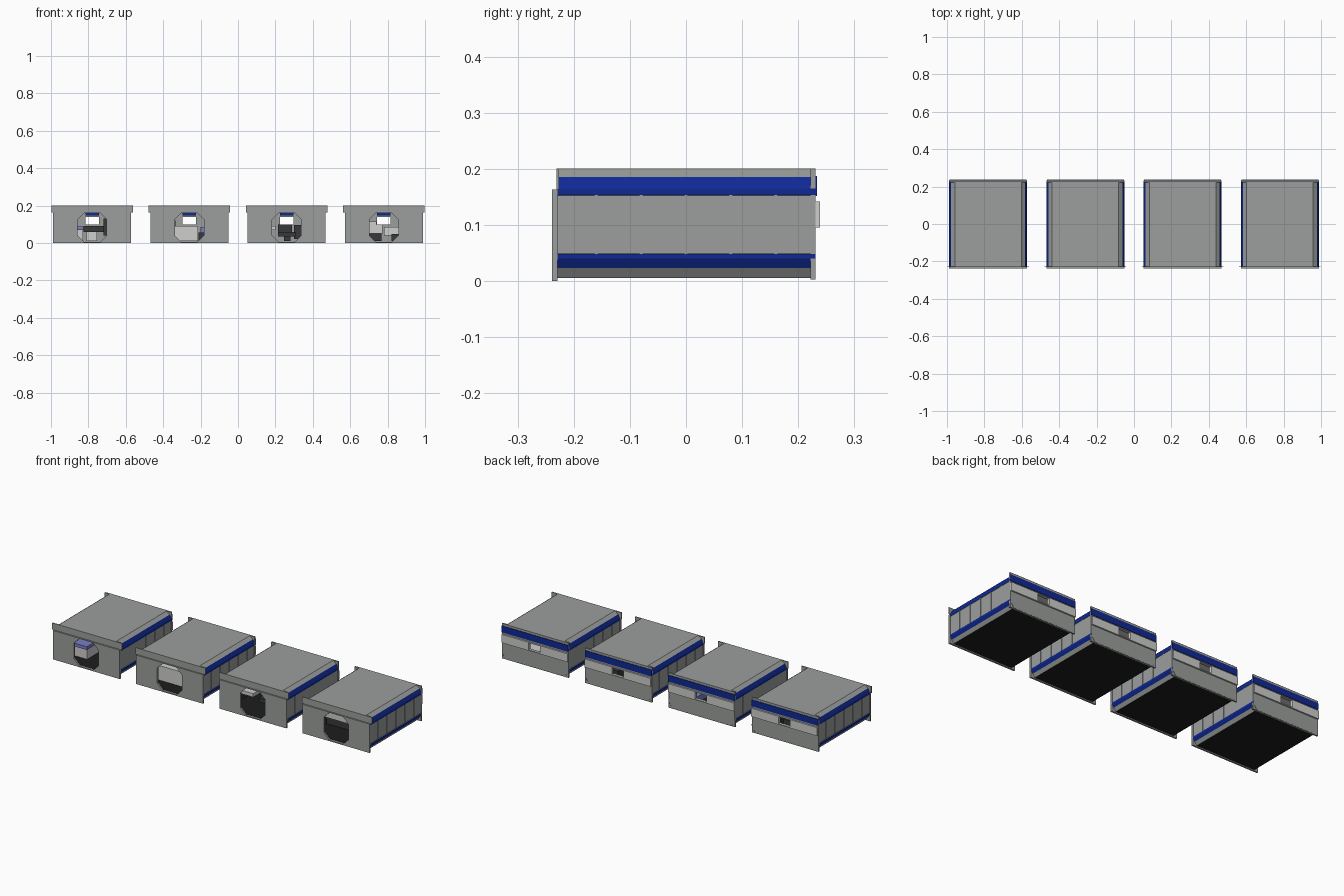
import bpy, bmesh
from mathutils import Vector

if "Cube" in bpy.data.objects:
    bpy.data.objects.remove(bpy.data.objects["Cube"])


def material(name, rgb):
    m = bpy.data.materials.new(name)
    m.diffuse_color = (*rgb, 1)
    m.use_nodes = True
    m.node_tree.nodes["Principled BSDF"].inputs["Base Color"].default_value = m.diffuse_color
    return m


GREY = material("hull grey", (0.33, 0.345, 0.335))
BLUE = material("trim blue", (0.005, 0.022, 0.30))
LIGHT = material("panel light grey", (0.62, 0.63, 0.61))
BLACK = material("floor black", (0.012, 0.012, 0.013))
DARK = material("furniture charcoal", (0.04, 0.04, 0.045))
LILAC = material("bedding periwinkle", (0.19, 0.21, 0.55))


def finish(name, bm, mats, cx, recalc=True):
    if recalc:
        bmesh.ops.recalc_face_normals(bm, faces=bm.faces)
    me = bpy.data.meshes.new(name)
    bm.to_mesh(me)
    bm.free()
    for m in mats:
        me.materials.append(m)
    ob = bpy.data.objects.new(name, me)
    ob.location.x = cx
    bpy.context.collection.objects.link(ob)
    return ob


def box(name, cx, x0, x1, y0, y1, z0, z1, mat):
    bm = bmesh.new()
    bmesh.ops.create_cube(bm, size=1)
    for v in bm.verts:
        v.co = Vector(((x0 + x1) / 2 + v.co.x * (x1 - x0),
                       (y0 + y1) / 2 + v.co.y * (y1 - y0),
                       (z0 + z1) / 2 + v.co.z * (z1 - z0)))
    return finish(name, bm, [mat], cx)


def rect(x, z0, z1):
    return [(-x, z0), (x, z0), (x, z1), (-x, z1)]


def octagon(x, z0, z1, c):
    return [(-x + c, z0), (x - c, z0), (x, z0 + c), (x, z1 - c),
            (x - c, z1), (-x + c, z1), (-x, z1 - c), (-x, z0 + c)]


# upright plate in the xz plane with an optional hole through it
def plate(name, cx, outline, hole, y0, y1, mat):
    bm = bmesh.new()
    edges = []
    for loop in (outline, hole):
        vs = [bm.verts.new((x, y0, z)) for x, z in loop]
        edges += [bm.edges.new((vs[i - 1], vs[i])) for i in range(len(vs))]
    bmesh.ops.triangle_fill(bm, edges=edges, use_beauty=True, use_dissolve=False)
    r = bmesh.ops.extrude_face_region(bm, geom=bm.faces[:], use_keep_orig=True)
    for g in r["geom"]:
        if isinstance(g, bmesh.types.BMVert):
            g.co.y = y1
    return finish(name, bm, [mat], cx)


# half cross-section of the hull, bottom to top: x, z, colour of the next facet
HALF = [(0.185, 0.005, 0), (0.198, 0.023, 1), (0.208, 0.040, 1), (0.208, 0.048, 0),
        (0.206, 0.049, 0), (0.206, 0.152, 0), (0.208, 0.153, 1), (0.208, 0.165, 1),
        (0.198, 0.185, 0), (0.178, 0.200, 0)]


def hull(cx):
    bm = bmesh.new()
    right = [(x, z) for x, z, _ in HALF]
    prof = right + [(-x, z) for x, z in reversed(right)]
    cols = [c for _, _, c in HALF[:-1]]
    cols = cols + [0] + cols[::-1] + [2]
    a = [bm.verts.new((x, -0.229, z)) for x, z in prof]
    b = [bm.verts.new((x, 0.231, z)) for x, z in prof]
    n = len(prof)
    for i in range(n):
        j = (i + 1) % n
        f = bm.faces.new((a[i], a[j], b[j], b[i]))
        f.material_index = cols[i]
    finish("hull_shell", bm, [GREY, BLUE, BLACK], cx)


# inner lining: octagonal tube facing inwards, floor black
def lining(cx):
    bm = bmesh.new()
    prof = octagon(0.192, 0.010, 0.190, 0.025)
    a = [bm.verts.new((x, -0.228, z)) for x, z in prof]
    b = [bm.verts.new((x, 0.222, z)) for x, z in prof]
    for i in range(8):
        j = (i + 1) % 8
        f = bm.faces.new((a[j], a[i], b[i], b[j]))
        f.material_index = 1 if i in (0, 1, 7) else 0
    finish("room_lining", bm, [LIGHT, BLACK], cx, recalc=False)


def module(cx, furniture):
    hull(cx)
    lining(cx)
    # front wall with doorway, and wider header above it
    plate("front_wall", cx, rect(0.209, 0.0, 0.163), octagon(0.077, 0.006, 0.160, 0.034),
          -0.239, -0.229, GREY)
    box("front_header", cx, -0.218, 0.218, -0.231, -0.226, 0.163, 0.2, GREY)
    # back wall, trim and light window band
    window = rect(0.036, 0.100, 0.139)
    plate("back_wall", cx, rect(0.208, 0.003, 0.2), window, 0.222, 0.2305, GREY)
    plate("window_band", cx, rect(0.206, 0.095, 0.142), window, 0.2305, 0.239, LIGHT)
    box("back_trim", cx, -0.208, 0.208, 0.230, 0.2335, 0.151, 0.187, BLUE)
    box("window_blind", cx, -0.036, 0.036, 0.210, 0.222, 0.148, 0.160, BLUE)
    # side ribs
    for s in (-1, 1):
        for k in range(5):
            y = -0.16 + k * 0.08
            x0, x1 = sorted((s * 0.204, s * 0.2085))
            box("side_rib", cx, x0, x1, y - 0.003, y + 0.003, 0.048, 0.153, GREY)
    for name, dims, mat in furniture:
        box(name, cx, *dims, mat)


# furniture of each room: name, (x0, x1, y0, y1, z0, z1), colour
bedroom = [
    ("bed_mattress", (-0.185, -0.045, -0.17, 0.12, 0.070, 0.088), LILAC),
    ("bed_base", (-0.185, -0.050, -0.16, 0.11, 0.012, 0.070), LIGHT),
    ("desk_top", (-0.045, 0.075, 0.04, 0.16, 0.058, 0.090), DARK),
    ("desk_leg", (-0.030, 0.025, 0.05, 0.15, 0.010, 0.058), LIGHT),
    ("locker", (0.060, 0.180, 0.00, 0.18, 0.040, 0.130), DARK),
]
washroom = [
    ("partition", (-0.180, 0.045, -0.15, -0.08, 0.010, 0.092), LIGHT),
    ("side_bunk", (0.060, 0.185, -0.05, 0.20, 0.050, 0.085), LILAC),
    ("stool", (0.050, 0.090, -0.18, -0.12, 0.010, 0.055), DARK),
    ("wall_cabinet", (-0.188, -0.075, -0.02, 0.15, 0.080, 0.120), DARK),
]
lounge = [
    ("side_counter", (-0.185, -0.060, -0.15, 0.12, 0.070, 0.090), LIGHT),
    ("seat", (-0.045, 0.050, -0.12, -0.02, 0.035, 0.060), DARK),
    ("seat_back", (-0.045, 0.030, -0.02, 0.00, 0.045, 0.098), DARK),
    ("seat_post", (-0.015, 0.020, -0.09, -0.05, 0.010, 0.035), DARK),
    ("console", (0.040, 0.180, 0.02, 0.18, 0.020, 0.095), DARK),
]
kitchen = [
    ("cabinet", (-0.170, -0.008, -0.10, 0.06, 0.050, 0.098), LIGHT),
    ("cabinet_base", (-0.165, -0.012, -0.09, 0.05, 0.010, 0.050), DARK),
    ("upper_box", (-0.170, -0.040, -0.10, 0.06, 0.098, 0.116), LIGHT),
    ("stove", (0.040, 0.180, -0.08, 0.12, 0.010, 0.048), DARK),
    ("rear_shelf", (0.000, 0.185, 0.14, 0.20, 0.040, 0.085), LIGHT),
]
for cx, room in zip((-0.78, -0.26, 0.26, 0.78), (bedroom, washroom, lounge, kitchen)):
    module(cx, room)
